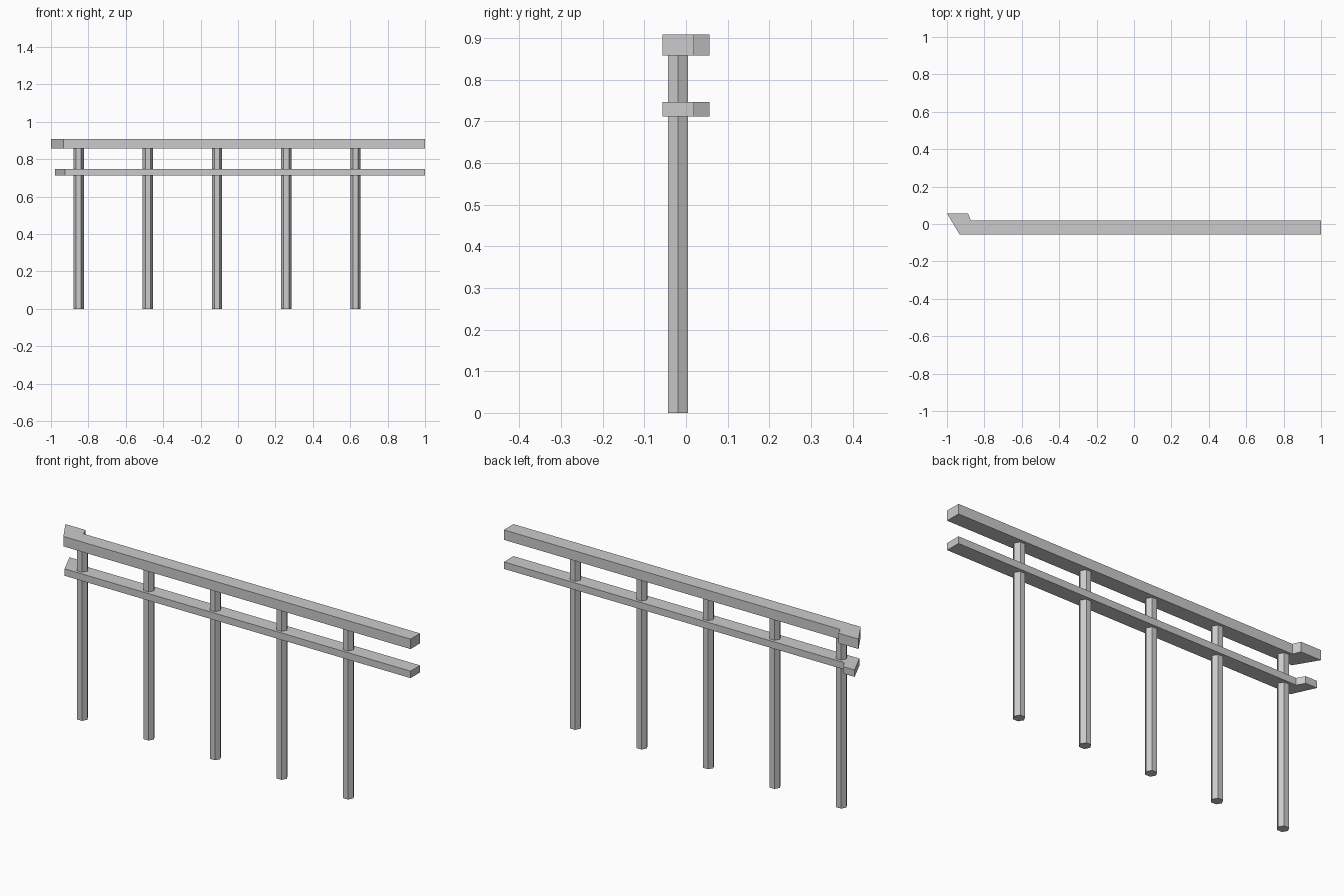
import bpy, bmesh, math

if "Cube" in bpy.data.objects:
    bpy.data.objects.remove(bpy.data.objects["Cube"])


def prism(name, outline, z0, z1):
    """Extrude a counter-clockwise plan outline from z0 to z1."""
    bm = bmesh.new()
    base = bm.faces.new([bm.verts.new((x, y, z0)) for x, y in outline])
    ext = bmesh.ops.extrude_face_region(bm, geom=[base], use_keep_orig=True)
    for v in ext["geom"]:
        if isinstance(v, bmesh.types.BMVert):
            v.co.z = z1
    bmesh.ops.recalc_face_normals(bm, faces=bm.faces)
    mesh = bpy.data.meshes.new(name)
    bm.to_mesh(mesh)
    bm.free()
    obj = bpy.data.objects.new(name, mesh)
    bpy.context.collection.objects.link(obj)
    return obj


def rail(name, tip_x, front_x, tab_x, inner_x, z0, z1):
    """Straight rail with a short mitred return at its left end."""
    front, back, tip = -0.057, 0.019, 0.057
    prism(name, [(front_x, front), (1, front), (1, back),
                 (inner_x, back), (tab_x, tip), (tip_x, tip)], z0, z1)


# Handrail and thinner lower rail
rail("top_rail", -1.0, -0.932, -0.888, -0.872, 0.858, 0.908)
rail("lower_rail", -0.978, -0.925, -0.915, -0.893, 0.712, 0.747)

# Hexagonal posts
RADIUS = 0.0275
for i in range(5):
    cx, cy = -0.852 + 0.37 * i, -0.019
    hexagon = [(cx + RADIUS * math.cos(k * math.pi / 3),
                cy + RADIUS * math.sin(k * math.pi / 3)) for k in range(6)]
    prism(f"post_{i + 1}", hexagon, 0.0, 0.86)
